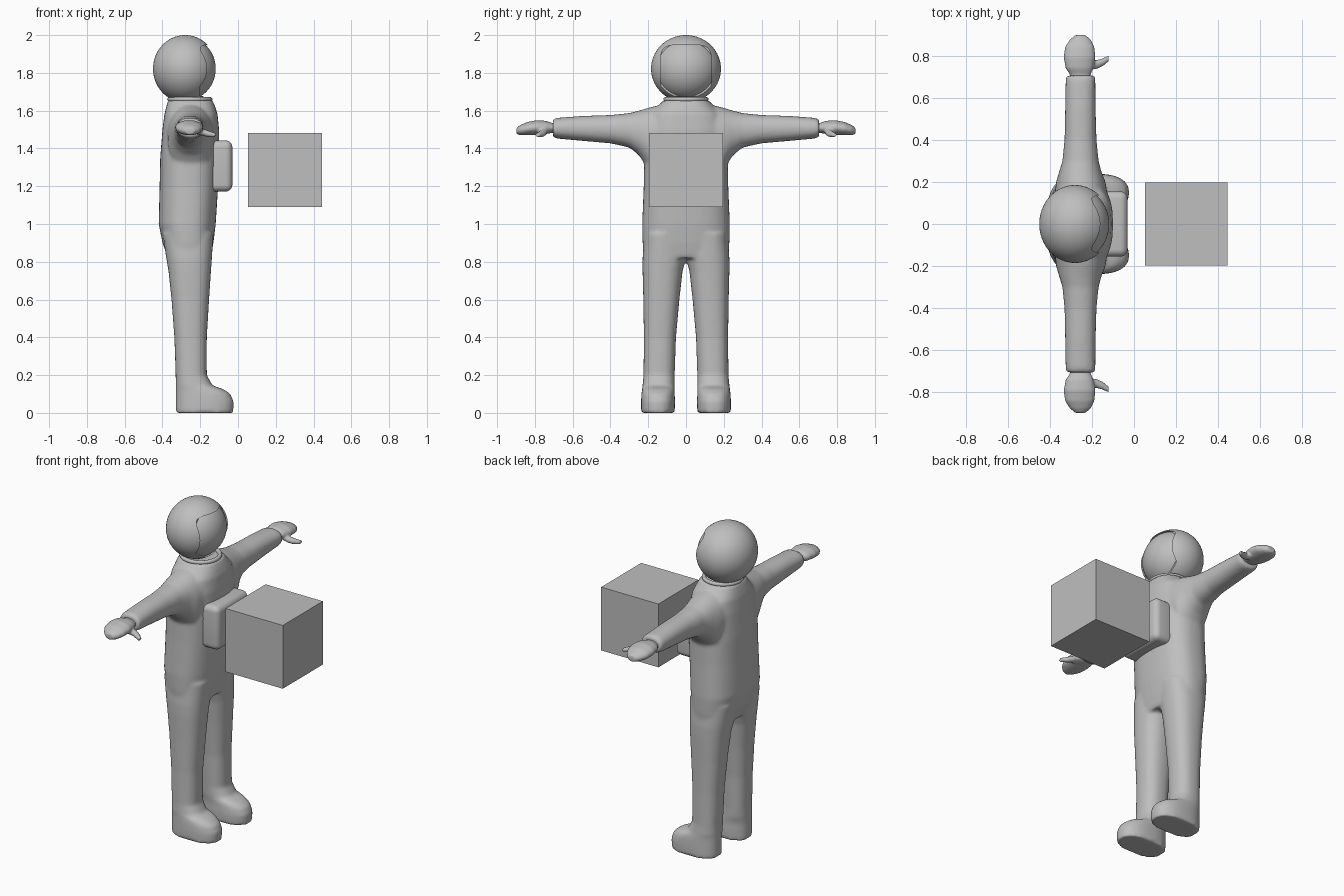
import bpy, bmesh, math
from mathutils import Vector

old = bpy.data.objects.get("Cube")
if old:
    bpy.data.objects.remove(old, do_unlink=True)

grey = bpy.data.materials.new("plain grey")
grey.use_nodes = True
grey.diffuse_color = (0.52, 0.52, 0.52, 1)
grey.node_tree.nodes["Principled BSDF"].inputs["Base Color"].default_value = (0.52, 0.52, 0.52, 1)


def loft(bm, axis, rings, power=2.0, sides=40, flip=False):
    """Skin of superellipse rings (t, u0, u1, v0, v1) along an axis; flip mirrors in y."""
    u_axis, v_axis = [i for i in range(3) if i != axis]
    loops = []
    for t, u0, u1, v0, v1 in rings:
        loop = []
        for k in range(sides):
            a = math.tau * k / sides
            c, s = math.cos(a), math.sin(a)
            p = Vector((0, 0, 0))
            p[axis] = t
            p[u_axis] = (u0 + u1) / 2 + (u1 - u0) / 2 * math.copysign(abs(c) ** (2 / power), c)
            p[v_axis] = (v0 + v1) / 2 + (v1 - v0) / 2 * math.copysign(abs(s) ** (2 / power), s)
            if flip:
                p.y = -p.y
            loop.append(bm.verts.new(p))
        loops.append(loop)
    faces = [bm.faces.new(loops[0]), bm.faces.new(loops[-1])]
    for a, b in zip(loops, loops[1:]):
        for k in range(sides):
            n = (k + 1) % sides
            faces.append(bm.faces.new((a[k], a[n], b[n], b[k])))
    bmesh.ops.recalc_face_normals(bm, faces=faces)


def finish(name, bm):
    mesh = bpy.data.meshes.new(name)
    bm.to_mesh(mesh)
    bm.free()
    obj = bpy.data.objects.new(name, mesh)
    bpy.context.collection.objects.link(obj)
    mesh.materials.append(grey)
    return obj


def activate(obj):
    bpy.ops.object.select_all(action='DESELECT')
    obj.select_set(True)
    bpy.context.view_layer.objects.active = obj


def apply_all(obj, angle=40):
    activate(obj)
    for m in list(obj.modifiers):
        bpy.ops.object.modifier_apply(modifier=m.name)
    bpy.ops.object.shade_smooth_by_angle(angle=math.radians(angle))


def fuse(obj, voxel, rounds):
    """Merge overlapping lofts into one soft skin."""
    m = obj.modifiers.new("fuse", 'REMESH')
    m.mode = 'VOXEL'
    m.voxel_size = voxel
    m = obj.modifiers.new("soften", 'SMOOTH')
    m.factor = 0.5
    m.iterations = rounds
    apply_all(obj, 60)


def ellipsoid(name, centre, radii):
    bm = bmesh.new()
    bmesh.ops.create_uvsphere(bm, u_segments=64, v_segments=40, radius=1)
    for v in bm.verts:
        v.co = Vector([c + r * p for c, r, p in zip(centre, radii, v.co)])
    return finish(name, bm)


# Suit: torso, legs with boots, and sleeves
torso = [(0.82, -0.37, -0.145, 0.222), (0.9, -0.4, -0.13, 0.23), (1.0, -0.42, -0.118, 0.232),
         (1.2, -0.415, -0.105, 0.224), (1.35, -0.412, -0.1, 0.222), (1.5, -0.4, -0.1, 0.215),
         (1.58, -0.39, -0.108, 0.19), (1.62, -0.38, -0.12, 0.15), (1.655, -0.37, -0.135, 0.12)]
leg = [(0, -0.33, -0.025, 0.06, 0.238), (0.06, -0.33, -0.023, 0.058, 0.238),
       (0.1, -0.33, -0.04, 0.06, 0.236), (0.125, -0.33, -0.075, 0.06, 0.233),
       (0.145, -0.33, -0.135, 0.06, 0.23), (0.2, -0.33, -0.165, 0.06, 0.225),
       (0.4, -0.337, -0.165, 0.053, 0.223), (0.6, -0.352, -0.153, 0.035, 0.226),
       (0.75, -0.368, -0.143, 0.018, 0.23), (0.82, -0.38, -0.138, 0, 0.23),
       (0.95, -0.4, -0.13, 0, 0.22)]
sleeve = [(0.1, -0.38, -0.12, 1.3, 1.64), (0.2, -0.37, -0.135, 1.29, 1.615),
          (0.25, -0.355, -0.155, 1.365, 1.6), (0.3, -0.34, -0.168, 1.405, 1.587),
          (0.4, -0.33, -0.178, 1.427, 1.577), (0.55, -0.327, -0.182, 1.44, 1.572),
          (0.68, -0.325, -0.183, 1.452, 1.562), (0.705, -0.32, -0.185, 1.46, 1.555)]
bm = bmesh.new()
loft(bm, 2, [(z, a, b, -w, w) for z, a, b, w in torso], power=2.5)
for flip in (False, True):
    loft(bm, 2, leg, power=2.4, flip=flip)
    loft(bm, 1, sleeve, power=2.2, flip=flip)
fuse(finish("suit", bm), 0.01, 6)

# Mitten hands with thumbs
palm = [(0.66, -0.295, -0.215, 1.485, 1.535), (0.71, -0.305, -0.205, 1.482, 1.535),
        (0.74, -0.325, -0.193, 1.477, 1.546), (0.79, -0.334, -0.183, 1.472, 1.55),
        (0.84, -0.328, -0.188, 1.47, 1.54), (0.875, -0.305, -0.205, 1.47, 1.525),
        (0.897, -0.28, -0.23, 1.475, 1.51)]
thumb = [(-0.23, 0.73, 0.795, 1.478, 1.52), (-0.18, 0.735, 0.778, 1.465, 1.502),
         (-0.15, 0.748, 0.787, 1.459, 1.492), (-0.12, 0.772, 0.8, 1.459, 1.482)]
for side, flip in (("left", False), ("right", True)):
    bm = bmesh.new()
    loft(bm, 1, palm, flip=flip)
    loft(bm, 0, thumb, sides=24, flip=flip)
    fuse(finish(side + "_hand", bm), 0.006, 4)

# Helmet with a rounded face opening
centre = (-0.28, 0, 1.822)
helmet = ellipsoid("helmet", centre, (0.17, 0.185, 0.178))
bm = bmesh.new()
loft(bm, 0, [(x, -0.135, 0.135, 1.677, 1.948) for x in (-0.2, 0)], power=5, sides=64)
cutter = finish("opening_cutter", bm)
cutter.hide_render = True
cut = helmet.modifiers.new("opening", 'BOOLEAN')
cut.operation = 'DIFFERENCE'
cut.object = cutter
apply_all(helmet, 30)
bpy.data.objects.remove(cutter, do_unlink=True)

# Visor set just inside the opening
apply_all(ellipsoid("visor", centre, (0.162, 0.176, 0.169)))

# Neck ring
bpy.ops.mesh.primitive_torus_add(major_radius=0.108, minor_radius=0.012, major_segments=48,
                                 minor_segments=12, location=(-0.255, 0, 1.66))
ring = bpy.context.object
ring.name = "neck_ring"
ring.data.materials.append(grey)
apply_all(ring)


def block(name, centre, size):
    bm = bmesh.new()
    bmesh.ops.create_cube(bm, size=1)
    for v in bm.verts:
        v.co = Vector([c + s * p for c, s, p in zip(centre, size, v.co)])
    return finish(name, bm)


# Chest pack
pack = block("chest_pack", (-0.095, 0, 1.307), (0.13, 0.31, 0.27))
bevel = pack.modifiers.new("round", 'BEVEL')
bevel.width = 0.035
bevel.segments = 6
apply_all(pack)

# Floating cube in front of the figure
block("floating_cube", (0.248, 0, 1.286), (0.392, 0.392, 0.392))
